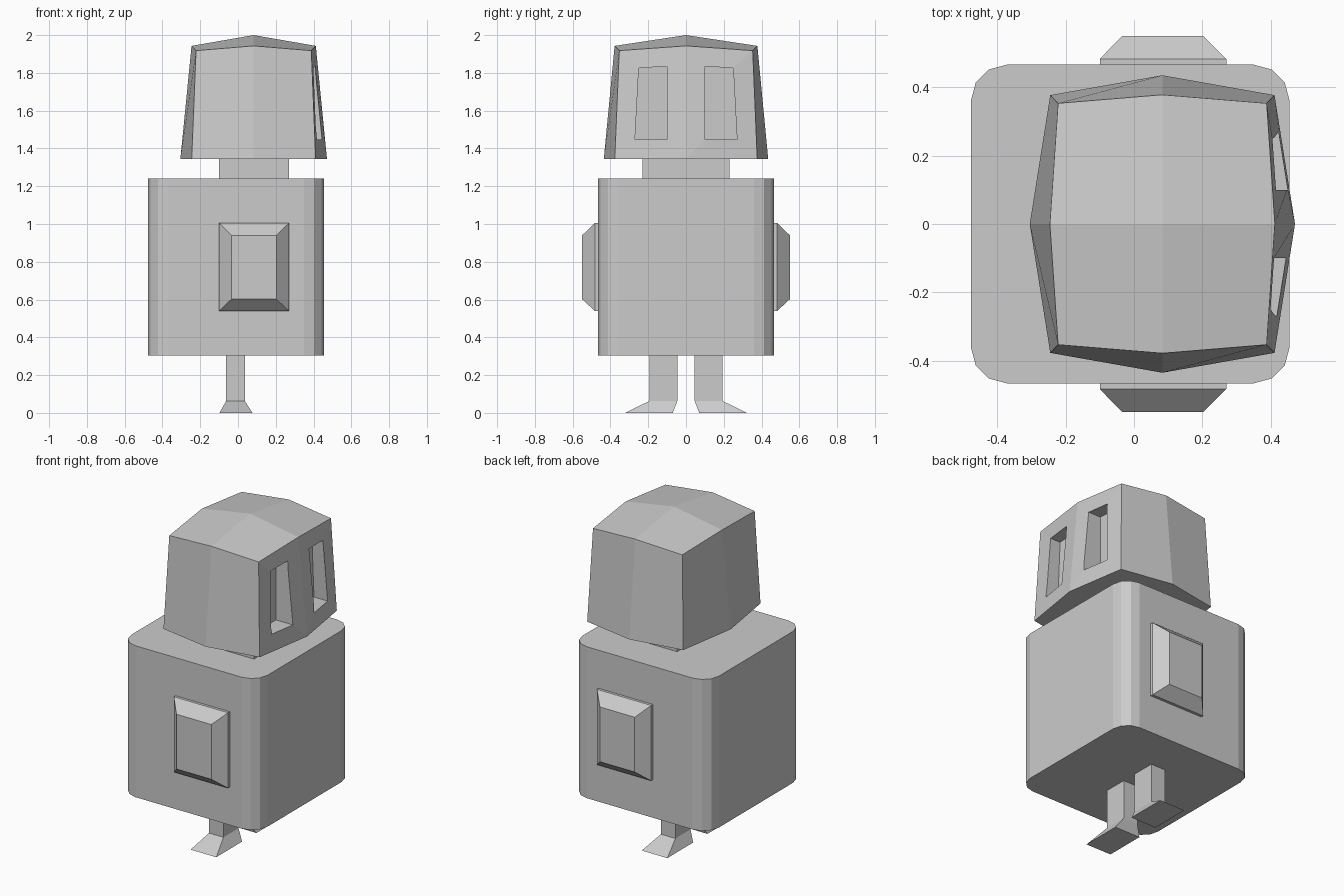
import bpy, bmesh, math

if "Cube" in bpy.data.objects:
    bpy.data.objects.remove(bpy.data.objects["Cube"])


def loft(name, rings, peak=None):
    """Skin a stack of closed rings; cap both ends, or roof the last ring (8 points) to a peak."""
    bm = bmesh.new()
    loops = [[bm.verts.new(p) for p in ring] for ring in rings]
    n = len(loops[0])
    for a, b in zip(loops, loops[1:]):
        for i in range(n):
            j = (i + 1) % n
            bm.faces.new((a[i], a[j], b[j], b[i]))
    bm.faces.new(loops[0][::-1])
    top = loops[-1]
    if peak:
        tip = bm.verts.new(peak)
        for i in range(0, n, 2):
            bm.faces.new((top[i - 1], top[i], top[(i + 1) % n], tip))
    else:
        bm.faces.new(top)
    bmesh.ops.recalc_face_normals(bm, faces=bm.faces)
    mesh = bpy.data.meshes.new(name)
    bm.to_mesh(mesh)
    bm.free()
    ob = bpy.data.objects.new(name, mesh)
    bpy.context.collection.objects.link(ob)
    return ob


def rect(x0, x1, y0, y1, z):
    return [(x0, y0, z), (x1, y0, z), (x1, y1, z), (x0, y1, z)]


# Body: square block with rounded upright corners
def rounded(z, cx=-0.011, half=0.466, r=0.105):
    pts = []
    for q, (sx, sy) in enumerate([(1, 1), (-1, 1), (-1, -1), (1, -1)]):
        for k in range(4):
            a = math.radians(q * 90 + k * 30)
            pts.append((cx + sx * (half - r) + r * math.cos(a),
                        sy * (half - r) + r * math.sin(a), z))
    return pts


loft("body", [rounded(0.305), rounded(1.24)])

# Neck
loft("neck", [rect(-0.1, 0.27, -0.23, 0.23, z) for z in (1.23, 1.36)])


# Head: tapered block with bowed sides and a shallow peaked top
def bowed(corner, mid, zc, zm, cx=0.083):
    (a, b), (ma, mb) = corner, mid
    return [(cx + a, b, zc), (cx, mb, zm), (cx - a, b, zc), (cx - ma, 0, zm),
            (cx - a, -b, zc), (cx, -mb, zm), (cx + a, -b, zc), (cx + ma, 0, zm)]


head = loft("head", [bowed((0.328, 0.377), (0.388, 0.435), 1.345, 1.345),
                     bowed((0.305, 0.353), (0.329, 0.378), 1.918, 1.943)],
            peak=(0.083, 0, 2.0))

# Eye slots cut into the +x face of the head
for side, s in (("left", 1), ("right", -1)):
    slot = [(0.10, 1.448), (0.27, 1.448), (0.25, 1.826), (0.10, 1.834)]
    cutter = loft(f"eye_cutter_{side}", [[(x, s * y, z) for y, z in slot] for x in (0.33, 0.6)])
    cutter.hide_render = True
    cutter.hide_viewport = True
    cut = head.modifiers.new(f"eye_slot_{side}", 'BOOLEAN')
    cut.operation = 'DIFFERENCE'
    cut.solver = 'EXACT'
    cut.object = cutter

for side, s in (("left", 1), ("right", -1)):
    # Bevelled side panel
    panel = [(-0.1, 0.27, 0.54, 1.005, 0.45), (-0.1, 0.27, 0.54, 1.005, 0.483),
             (-0.035, 0.203, 0.602, 0.94, 0.55)]
    loft(f"side_panel_{side}",
         [[(x0, s * y, z0), (x1, s * y, z0), (x1, s * y, z1), (x0, s * y, z1)]
          for x0, x1, z0, z1, y in panel])

    # Leg flaring into a foot that points outwards
    leg = [(-0.098, 0.077, 0.07, 0.322, 0.0), (-0.063, 0.036, 0.046, 0.194, 0.063),
           (-0.063, 0.036, 0.046, 0.194, 0.32)]
    loft(f"leg_{side}", [rect(x0, x1, s * y0, s * y1, z) for x0, x1, y0, y1, z in leg])
